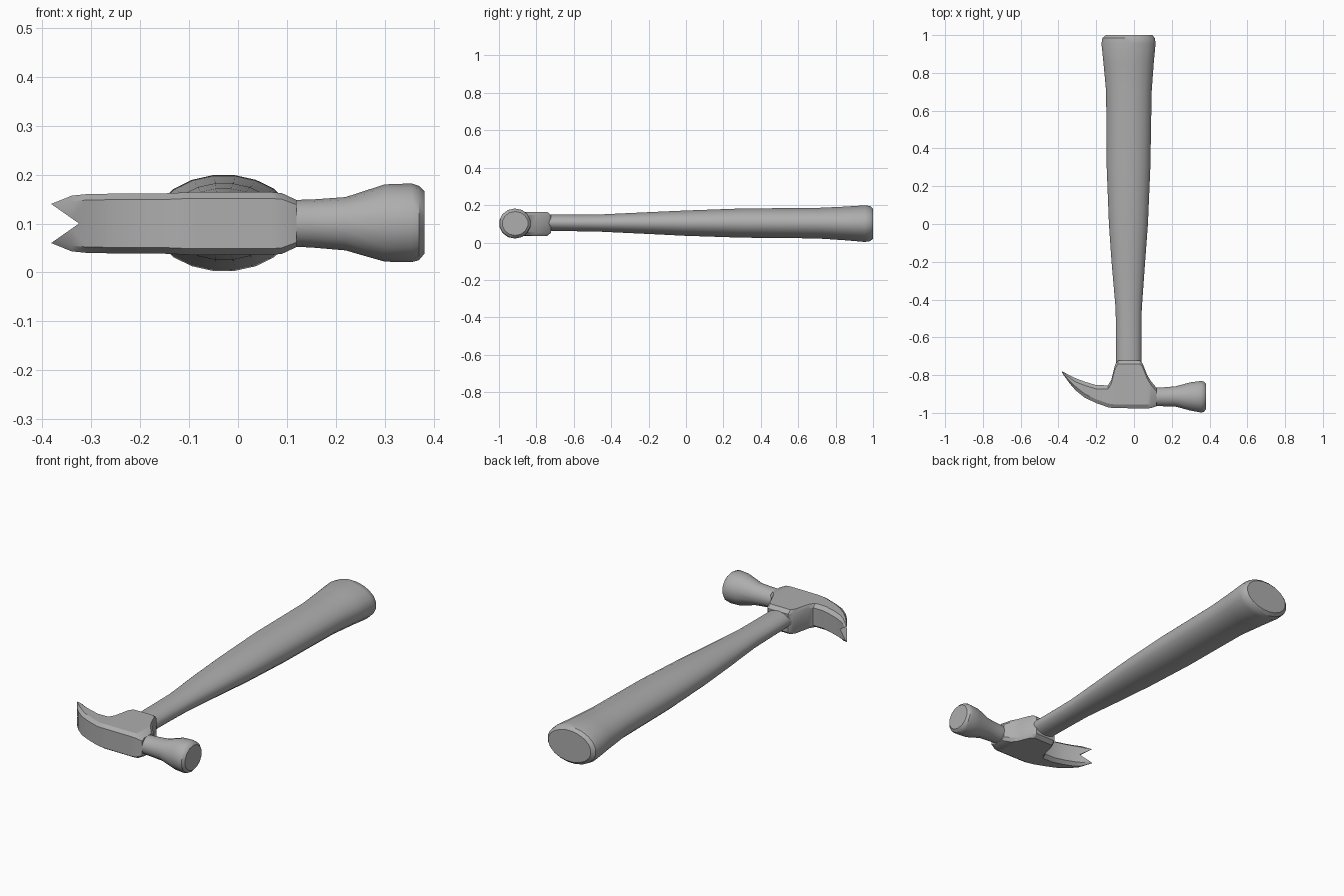
import bpy, bmesh, math
from mathutils import Vector

cube = bpy.data.objects.get("Cube")
if cube:
    bpy.data.objects.remove(cube, do_unlink=True)

grey = bpy.data.materials.new("mid grey")
grey.use_nodes = True
colour = (0.42, 0.42, 0.42, 1)
grey.diffuse_color = colour
grey.node_tree.nodes["Principled BSDF"].inputs["Base Color"].default_value = colour


def loft(name, rings, angle):
    """Skin a list of equal-length point rings and cap both ends."""
    bm = bmesh.new()
    loops = [[bm.verts.new(p) for p in ring] for ring in rings]
    for a, b in zip(loops, loops[1:]):
        for i in range(len(a)):
            j = (i + 1) % len(a)
            bm.faces.new((a[i], a[j], b[j], b[i]))
    bm.faces.new(loops[0][::-1])
    bm.faces.new(loops[-1])
    bmesh.ops.recalc_face_normals(bm, faces=bm.faces[:])
    mesh = bpy.data.meshes.new(name)
    bm.to_mesh(mesh)
    bm.free()
    mesh.materials.append(grey)
    obj = bpy.data.objects.new(name, mesh)
    bpy.context.collection.objects.link(obj)
    smooth(obj, angle)
    return obj


def smooth(obj, angle):
    bpy.ops.object.select_all(action='DESELECT')
    obj.select_set(True)
    bpy.context.view_layer.objects.active = obj
    bpy.ops.object.shade_smooth_by_angle(angle=math.radians(angle))


def ellipse(centre, u, v, sides):
    turns = [2 * math.pi * (i + 0.5) / sides for i in range(sides)]
    return [Vector(centre) + Vector(u) * math.cos(t) + Vector(v) * math.sin(t) for t in turns]


# Handle: y, left edge, right edge, bottom, top
handle = [
    (-0.78, -0.095, 0.04, 0.063, 0.15), (-0.6, -0.096, 0.04, 0.06, 0.15),
    (-0.45, -0.098, 0.042, 0.057, 0.151), (-0.2, -0.12, 0.06, 0.045, 0.163),
    (0, -0.134, 0.075, 0.035, 0.172), (0.3, -0.146, 0.088, 0.025, 0.183),
    (0.7, -0.149, 0.095, 0.021, 0.186), (0.85, -0.163, 0.106, 0.011, 0.193),
    (0.955, -0.174, 0.116, 0.002, 0.2), (0.985, -0.169, 0.112, 0.006, 0.196),
    (1, -0.15, 0.098, 0.02, 0.182)]
loft("handle", [ellipse(((l + r) / 2, y, (b + t) / 2), ((r - l) / 2, 0, 0),
                        (0, 0, (t - b) / 2), 20) for y, l, r, b, t in handle], 35)

# Striking face and neck: x, front, back, bottom, top
poll = [
    (0.1, -0.966, -0.866, 0.053, 0.148), (0.15, -0.966, -0.864, 0.051, 0.149),
    (0.22, -0.968, -0.858, 0.045, 0.154), (0.3, -0.99, -0.836, 0.022, 0.18),
    (0.355, -1, -0.829, 0.021, 0.182), (0.37, -0.997, -0.832, 0.025, 0.177),
    (0.381, -0.983, -0.844, 0.038, 0.166)]
loft("striking_head", [ellipse((x, (f + k) / 2, (b + t) / 2), (0, (k - f) / 2, 0),
                               (0, 0, (t - b) / 2), 14) for x, f, k, b, t in poll], 35)

# Head body running into the curved claw: x, front, back, half height
body = [
    (-0.382, -0.787, -0.778, 0.04), (-0.34, -0.845, -0.802, 0.057),
    (-0.31, -0.88, -0.816, 0.06), (-0.26, -0.92, -0.835, 0.061),
    (-0.2, -0.948, -0.853, 0.061), (-0.138, -0.97, -0.854, 0.062),
    (-0.12, -0.973, -0.825, 0.063), (-0.1, -0.975, -0.745, 0.064),
    (-0.085, -0.975, -0.722, 0.064), (0.03, -0.976, -0.722, 0.064),
    (0.045, -0.976, -0.737, 0.064), (0.07, -0.976, -0.8, 0.064),
    (0.09, -0.975, -0.832, 0.062), (0.12, -0.965, -0.868, 0.048)]


def bevelled(x, f, k, h):
    c = min(0.02, (k - f) * 0.3)
    half = [(f, 0.8 * h), (f + c, h), (k - c, h), (k, 0.75 * h)]
    return [(x, y, 0.1 + z) for y, z in half] + [(x, y, 0.1 - z) for y, z in half[::-1]]


claw = loft("claw_and_body", [bevelled(*s) for s in body], 30)

# V notch between the two prongs
notch = loft("notch_cutter", [[(-0.325, y, 0.1), (-0.395, y, 0.149), (-0.395, y, 0.051)]
                              for y in (-0.95, -0.7)], 30)
cut = claw.modifiers.new("notch", 'BOOLEAN')
cut.operation = 'DIFFERENCE'
cut.solver = 'EXACT'
cut.object = notch
bpy.ops.object.select_all(action='DESELECT')
claw.select_set(True)
bpy.context.view_layer.objects.active = claw
bpy.ops.object.modifier_move_to_index(modifier="notch", index=0)
bpy.ops.object.modifier_apply(modifier="notch")
bpy.data.objects.remove(notch, do_unlink=True)
smooth(claw, 30)
